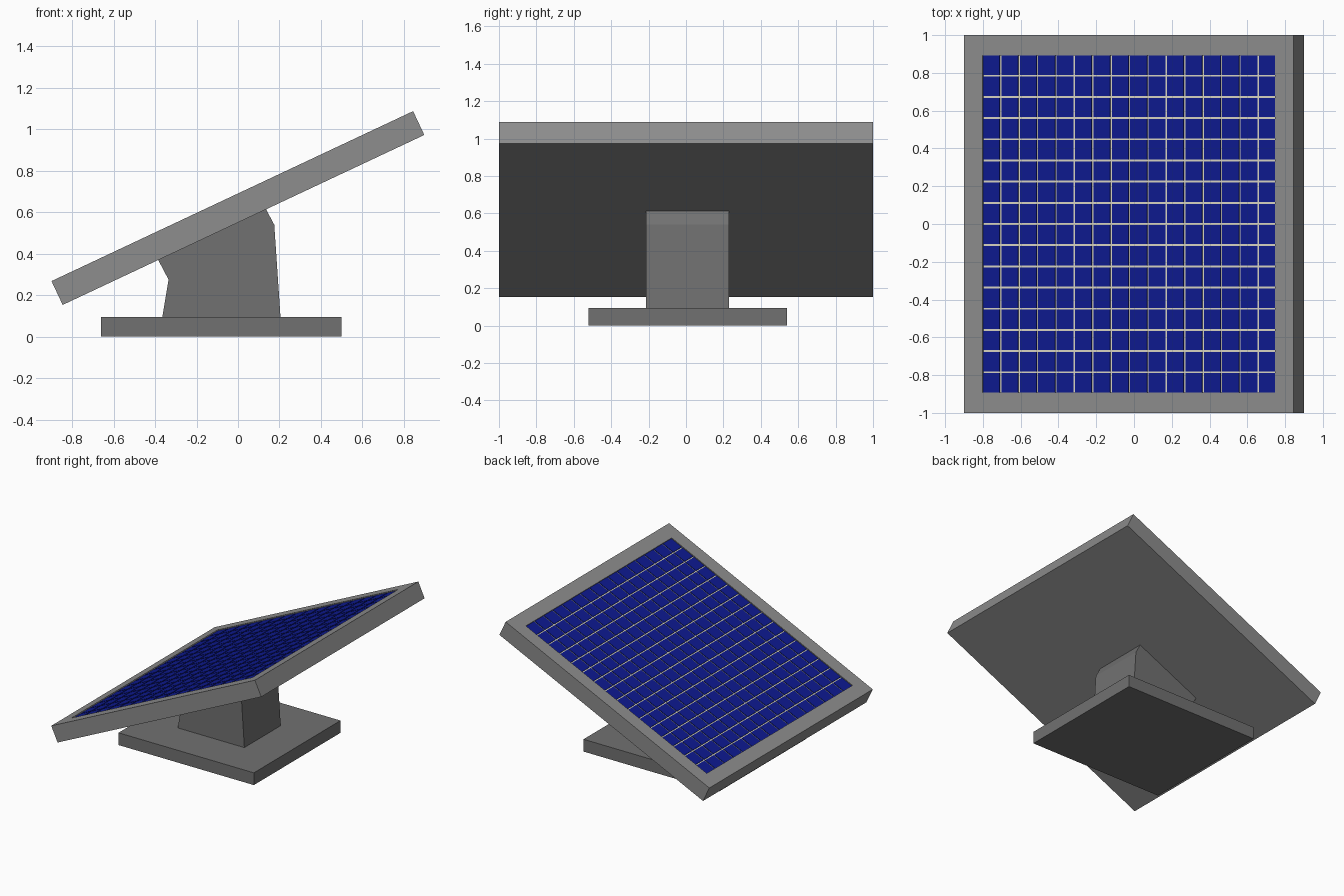
import bpy, bmesh, math
from mathutils import Matrix, Vector

if "Cube" in bpy.data.objects:
    bpy.data.objects.remove(bpy.data.objects["Cube"])

TILT = math.atan2(0.82, 1.745)
LENGTH, WIDTH, THICK = 1.928, 2.0, 0.127
BORDER, RECESS, N = 0.108, 0.012, 16
# Panel frame of reference: origin at the centre of the sloped top face
PANEL = Matrix.Translation((-0.0275, 0, 0.678)) @ Matrix.Rotation(-TILT, 4, 'Y')


def material(name, rgb):
    m = bpy.data.materials.new(name)
    m.diffuse_color = (*rgb, 1)
    m.use_nodes = True
    m.node_tree.nodes["Principled BSDF"].inputs["Base Color"].default_value = m.diffuse_color
    return m


def add_box(bm, lo, hi):
    lo, hi = Vector(lo), Vector(hi)
    mat = Matrix.Translation((lo + hi) / 2) @ Matrix.Diagonal((*(hi - lo), 1))
    bmesh.ops.create_cube(bm, size=1, matrix=mat)


def finish(bm, name, mats, matrix=Matrix()):
    bm.transform(matrix)
    bmesh.ops.recalc_face_normals(bm, faces=bm.faces)
    me = bpy.data.meshes.new(name)
    bm.to_mesh(me)
    bm.free()
    for m in mats:
        me.materials.append(m)
    ob = bpy.data.objects.new(name, me)
    bpy.context.collection.objects.link(ob)


light_grey = material("frame_grey", (0.266, 0.266, 0.266))
dark_grey = material("base_grey", (0.165, 0.165, 0.165))
blue = material("cell_blue", (0.004, 0.01, 0.28))
line = material("grid_line", (0.70, 0.68, 0.55))

# Base plate
bm = bmesh.new()
add_box(bm, (-0.66, -0.52, 0), (0.5, 0.54, 0.095))
finish(bm, "base_plate", [dark_grey])

# Pedestal: side profile extruded across y
profile = [(-0.365, 0.095), (0.205, 0.095), (0.175, 0.54),
           (0.135, 0.615), (-0.385, 0.37), (-0.335, 0.275)]
bm = bmesh.new()
near, far = ([bm.verts.new((x, y, z)) for x, z in profile] for y in (-0.215, 0.23))
bm.faces.new(near)
bm.faces.new(far)
for i in range(len(profile)):
    bm.faces.new((near[i - 1], near[i], far[i], far[i - 1]))
finish(bm, "pedestal", [dark_grey])

# Panel frame: slab with a shallow recess in its top face, floor in line colour
bm = bmesh.new()
add_box(bm, (-LENGTH / 2, -WIDTH / 2, -THICK), (LENGTH / 2, WIDTH / 2, 0))
bm.normal_update()
top = max(bm.faces, key=lambda f: f.calc_center_median().z)
bmesh.ops.inset_region(bm, faces=[top], thickness=BORDER, use_even_offset=True)
floor = bmesh.ops.extrude_discrete_faces(bm, faces=[top])["faces"][0]
bmesh.ops.translate(bm, vec=(0, 0, -RECESS), verts=floor.verts)
floor.material_index = 1
finish(bm, "panel_frame", [light_grey, line], PANEL)

# Solar cells: grid of thin tiles standing on the recess floor
bm = bmesh.new()
u0, v0, gap = LENGTH / 2 - BORDER, WIDTH / 2 - BORDER, 0.010
du, dv = (2 * u0 + gap) / N, (2 * v0 + gap) / N
for i in range(N):
    for j in range(N):
        u, v = -u0 + i * du, -v0 + j * dv
        add_box(bm, (u, v, -RECESS), (u + du - gap, v + dv - gap, -RECESS + 0.005))
finish(bm, "solar_cells", [blue], PANEL)
